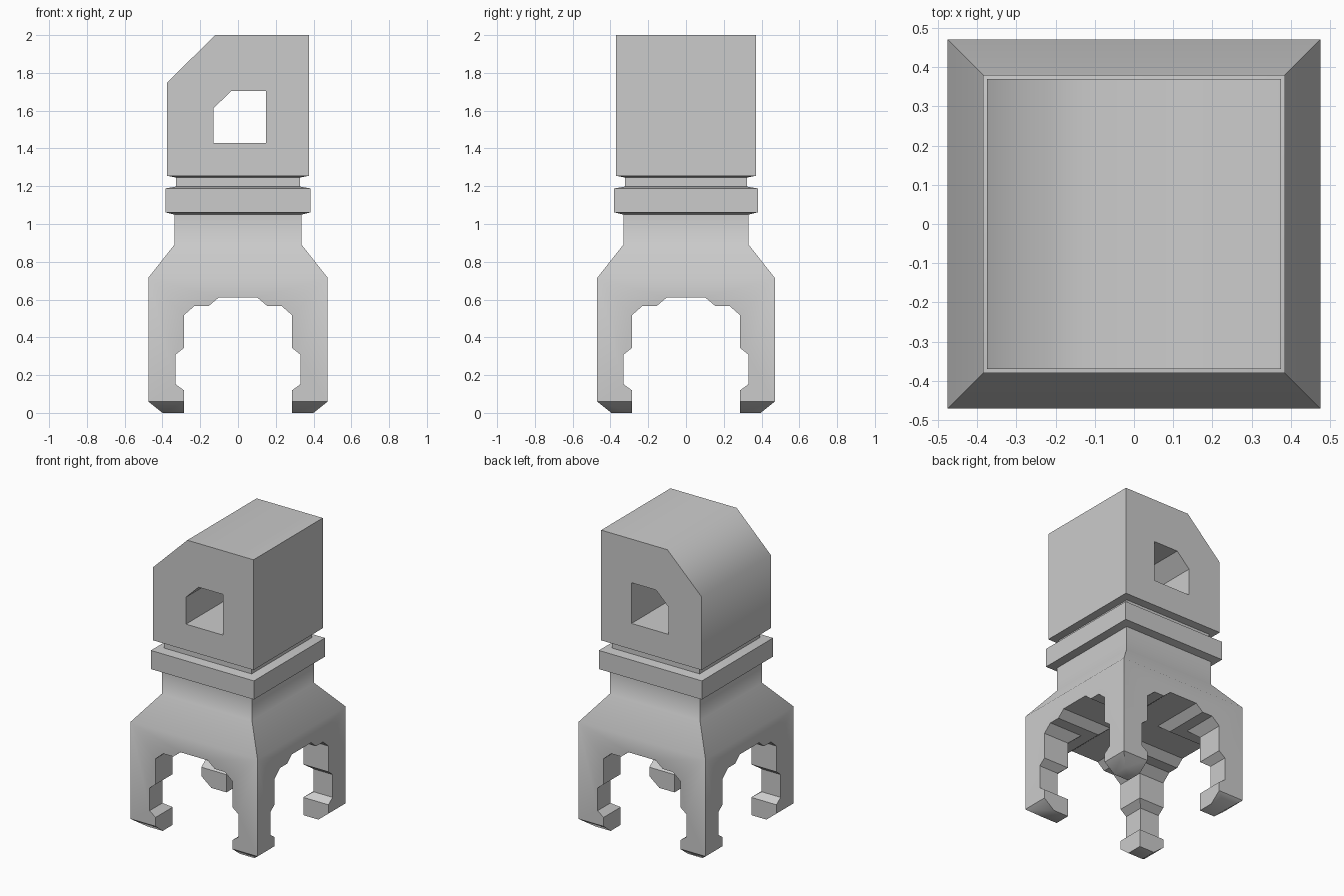
import bpy, bmesh, math
from mathutils import Vector, Matrix

if "Cube" in bpy.data.objects:
    bpy.data.objects.remove(bpy.data.objects["Cube"])


def make_object(name, bm):
    bmesh.ops.recalc_face_normals(bm, faces=bm.faces[:])
    mesh = bpy.data.meshes.new(name)
    bm.to_mesh(mesh)
    bm.free()
    obj = bpy.data.objects.new(name, mesh)
    bpy.context.collection.objects.link(obj)
    return obj


def activate(obj):
    bpy.ops.object.select_all(action='DESELECT')
    obj.select_set(True)
    bpy.context.view_layer.objects.active = obj


def square_loft(sections):
    """Stack of near-square rings given as (z, half width)."""
    bm = bmesh.new()
    rings = []
    for z, h in sections:
        d = h - 0.005
        rings.append([bm.verts.new(p) for p in
                      ((-h, -d, z), (h, -d, z), (h, d, z), (-h, d, z))])
    for a, b in zip(rings, rings[1:]):
        for i in range(4):
            j = (i + 1) % 4
            bm.faces.new((a[i], a[j], b[j], b[i]))
    bm.faces.new(rings[0][::-1])
    bm.faces.new(rings[-1])
    return bm


def cut_profile(obj, profile, turn=0):
    """Cut an x-z profile right through an object."""
    bm = bmesh.new()
    face = bm.faces.new([bm.verts.new((x, -1, z)) for x, z in profile])
    out = bmesh.ops.extrude_face_region(bm, geom=[face])
    moved = [g for g in out['geom'] if isinstance(g, bmesh.types.BMVert)]
    bmesh.ops.translate(bm, verts=moved, vec=(0, 2, 0))
    bm.transform(Matrix.Rotation(turn, 4, 'Z'))
    cutter = make_object("cutter", bm)
    cutter.hide_render = True
    mod = obj.modifiers.new("opening", 'BOOLEAN')
    mod.operation = 'DIFFERENCE'
    mod.solver = 'EXACT'
    mod.object = cutter
    activate(obj)
    bpy.ops.object.modifier_apply(modifier=mod.name)
    bpy.data.objects.remove(cutter)


def smooth(obj):
    activate(obj)
    bpy.ops.object.shade_smooth_by_angle(angle=math.radians(50))


def open_joint(obj, z):
    """Remove the hidden cap where the two parts meet."""
    bm = bmesh.new()
    bm.from_mesh(obj.data)
    caps = [f for f in bm.faces if all(abs(v.co.z - z) < 1e-4 for v in f.verts)]
    bmesh.ops.delete(bm, geom=caps, context='FACES_ONLY')
    bm.to_mesh(obj.data)
    bm.free()


JOINT = 1.246

# four-legged stand with collar and neck
stand = make_object("legged_stand", square_loft([
    (0, 0.40), (0.06, 0.475), (0.715, 0.475), (0.89, 0.337), (1.05, 0.337),
    (1.062, 0.385), (1.188, 0.385), (1.198, 0.328), (JOINT, 0.328)]))
smooth(stand)

# stepped arch openings between the legs, front-back and left-right
half = [(0.287, -0.2), (0.287, 0.12), (0.332, 0.153), (0.332, 0.307),
        (0.287, 0.343), (0.287, 0.517), (0.23, 0.566), (0.155, 0.566),
        (0.103, 0.61)]
arch = half + [(-x, z) for x, z in reversed(half)]
cut_profile(stand, arch)
cut_profile(stand, arch, math.pi / 2)

# block head with one sloping top corner
bm = square_loft([(JOINT, 0.328), (1.255, 0.375), (2.0, 0.375)])
cut = bmesh.ops.bisect_plane(
    bm, geom=bm.verts[:] + bm.edges[:] + bm.faces[:],
    plane_co=Vector((-0.375, 0, 1.75)), plane_no=Vector((-0.25, 0, 0.255)),
    clear_outer=True)
bmesh.ops.holes_fill(bm, edges=[e for e in bm.edges if e.is_boundary])
head = make_object("block_head", bm)
smooth(head)

# window through the head
cut_profile(head, [(-0.13, 1.43), (0.148, 1.43), (0.148, 1.705),
                   (-0.035, 1.705), (-0.13, 1.612)])

for part in (stand, head):
    open_joint(part, JOINT)
